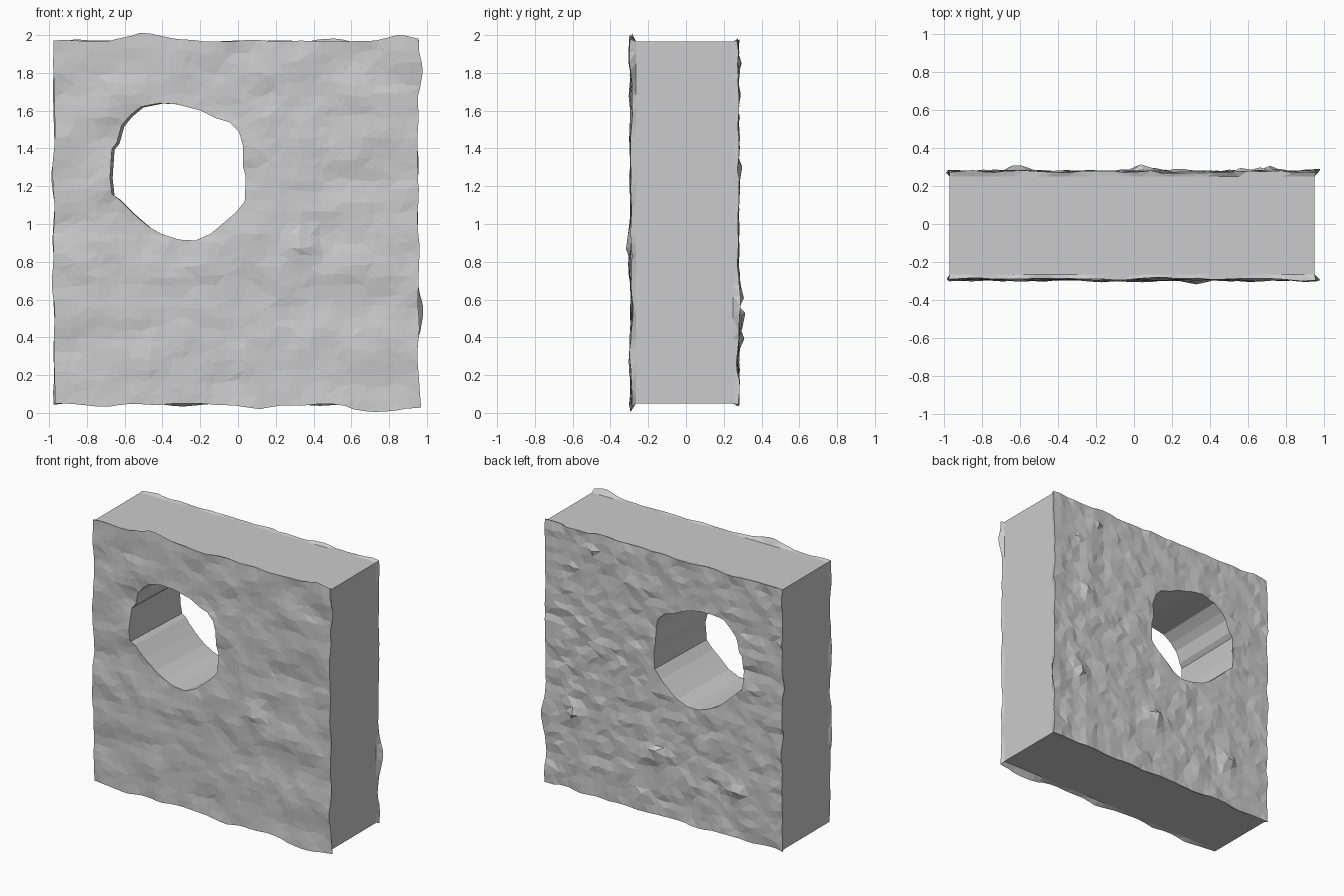
import bpy, bmesh, random
from math import exp
from mathutils import Vector, noise

if "Cube" in bpy.data.objects:
    bpy.data.objects.remove(bpy.data.objects["Cube"])

random.seed(4)
N = 34
X0, X1, Z0, Z1 = -0.97, 0.95, 0.05, 1.965

# local bumps: x, z, radius, offset vector (dx, dy, dz)
FRONT_BUMPS = [
    (0.75, 0.05, 0.15, (0, -0.01, -0.045)), (0.10, 0.05, 0.08, (0, 0, -0.015)),
    (-0.48, 1.97, 0.15, (0, 0.01, 0.03)), (0.85, 1.97, 0.10, (0, 0, 0.03)),
    (0.95, 1.82, 0.09, (0.025, 0, 0)), (0.33, 0.90, 0.08, (0, -0.025, -0.03)),
    (0.05, 0.94, 0.12, (0, -0.02, -0.01)), (0.95, 0.05, 0.06, (0.015, 0, -0.01))]
BACK_BUMPS = [
    (0.56, 1.86, 0.05, (0, 0.025, 0)), (0.66, 1.28, 0.05, (0, 0.03, 0)),
    (0.72, 0.61, 0.06, (0, 0.03, 0)), (0.05, 0.50, 0.06, (-0.02, 0.04, 0.02)),
    (-0.60, 0.39, 0.05, (-0.02, 0.05, 0.01)), (0.95, 0.53, 0.10, (0.025, 0.01, 0)),
    (-0.97, 1.25, 0.10, (-0.01, 0, 0)), (0.30, 0.30, 0.05, (0, 0.015, 0))]


def rough_face(bm, side, y, scale, amp, bumps):
    """Displaced stone face; returns its border vertices in order and the flat rim ring."""
    grid = []
    for j in range(N + 1):
        row = []
        for i in range(N + 1):
            x, z = X0 + (X1 - X0) * i / N, Z0 + (Z1 - Z0) * j / N
            n = noise.noise(Vector((x * scale, side * 5, z * scale * 1.4)))
            n += 0.5 * noise.noise(Vector((x * scale * 2.3, side * 9, z * scale * 2.7)))
            p = Vector((x, y + side * amp * n, z))
            for bx, bz, r, off in bumps:
                p += Vector(off) * exp(-((x - bx) ** 2 + (z - bz) ** 2) / (r * r))
            flare = 0.012 * max(0, 0.4 + 1.6 * noise.noise(Vector((x * 5, side * 3, z * 5))))
            jx, jz = random.uniform(-.014, .014), random.uniform(-.014, .014)
            p.x += jx if 0 < i < N else flare * (1 if i else -1)
            p.z += jz if 0 < j < N else flare * (1 if j else -1)
            row.append(bm.verts.new(p))
        grid.append(row)
    for j in range(N):
        for i in range(N):
            bm.faces.new((grid[j][i], grid[j][i+1], grid[j+1][i+1], grid[j+1][i]))
    idx = ([(0, i) for i in range(N)] + [(j, N) for j in range(N)]
           + [(N, i) for i in range(N, 0, -1)] + [(j, 0) for j in range(N, 0, -1)])
    border = [grid[j][i] for j, i in idx]
    rim = [bm.verts.new((X0 + (X1 - X0) * i / N, y - side * 0.025, Z0 + (Z1 - Z0) * j / N))
           for j, i in idx]
    return border, rim


def bridge(bm, a, b):
    for k in range(len(a)):
        m = (k + 1) % len(a)
        bm.faces.new((a[k], a[m], b[m], b[k]))


def finish(bm, name):
    bmesh.ops.triangulate(bm, faces=[f for f in bm.faces])
    bmesh.ops.recalc_face_normals(bm, faces=bm.faces)
    me = bpy.data.meshes.new(name)
    bm.to_mesh(me)
    bm.free()
    ob = bpy.data.objects.new(name, me)
    bpy.context.collection.objects.link(ob)
    return ob


# stone slab: rough front and back, flat cut sides
bm = bmesh.new()
front, front_rim = rough_face(bm, -1, -0.29, 3.2, 0.018, FRONT_BUMPS)
back, back_rim = rough_face(bm, 1, 0.275, 7.0, 0.014, BACK_BUMPS)
bridge(bm, front, front_rim)
bridge(bm, front_rim, back_rim)
bridge(bm, back_rim, back)
slab = finish(bm, "stone_wall_slab")

# irregular round opening
HOLE = [(-.42, 1.64), (-.33, 1.635), (-.2, 1.6), (-.12, 1.56), (-.05, 1.54), (0, 1.49),
        (.02, 1.42), (.02, 1.31), (.035, 1.25), (.03, 1.12), (-.02, 1.06), (-.09, 1.0),
        (-.15, .95), (-.23, .915), (-.32, .92), (-.41, .95), (-.48, .99), (-.56, 1.06),
        (-.64, 1.14), (-.67, 1.16), (-.68, 1.25), (-.67, 1.4), (-.645, 1.43),
        (-.62, 1.52), (-.58, 1.57), (-.52, 1.62)]
bm = bmesh.new()
ring_a = [bm.verts.new((x, -0.4, z)) for x, z in HOLE]
ring_b = [bm.verts.new(((x + .32) * 1.03 - .29, 0.4, (z - 1.28) * 1.02 + 1.27)) for x, z in HOLE]
bridge(bm, ring_a, ring_b)
bm.faces.new(ring_a)
bm.faces.new(ring_b)
cutter = finish(bm, "opening_cutter")
cutter.hide_render = True

mod = slab.modifiers.new("opening", 'BOOLEAN')
mod.operation = 'DIFFERENCE'
mod.solver = 'EXACT'
mod.object = cutter
bpy.context.view_layer.objects.active = slab
bpy.ops.object.modifier_apply(modifier=mod.name)
bpy.data.objects.remove(cutter)
